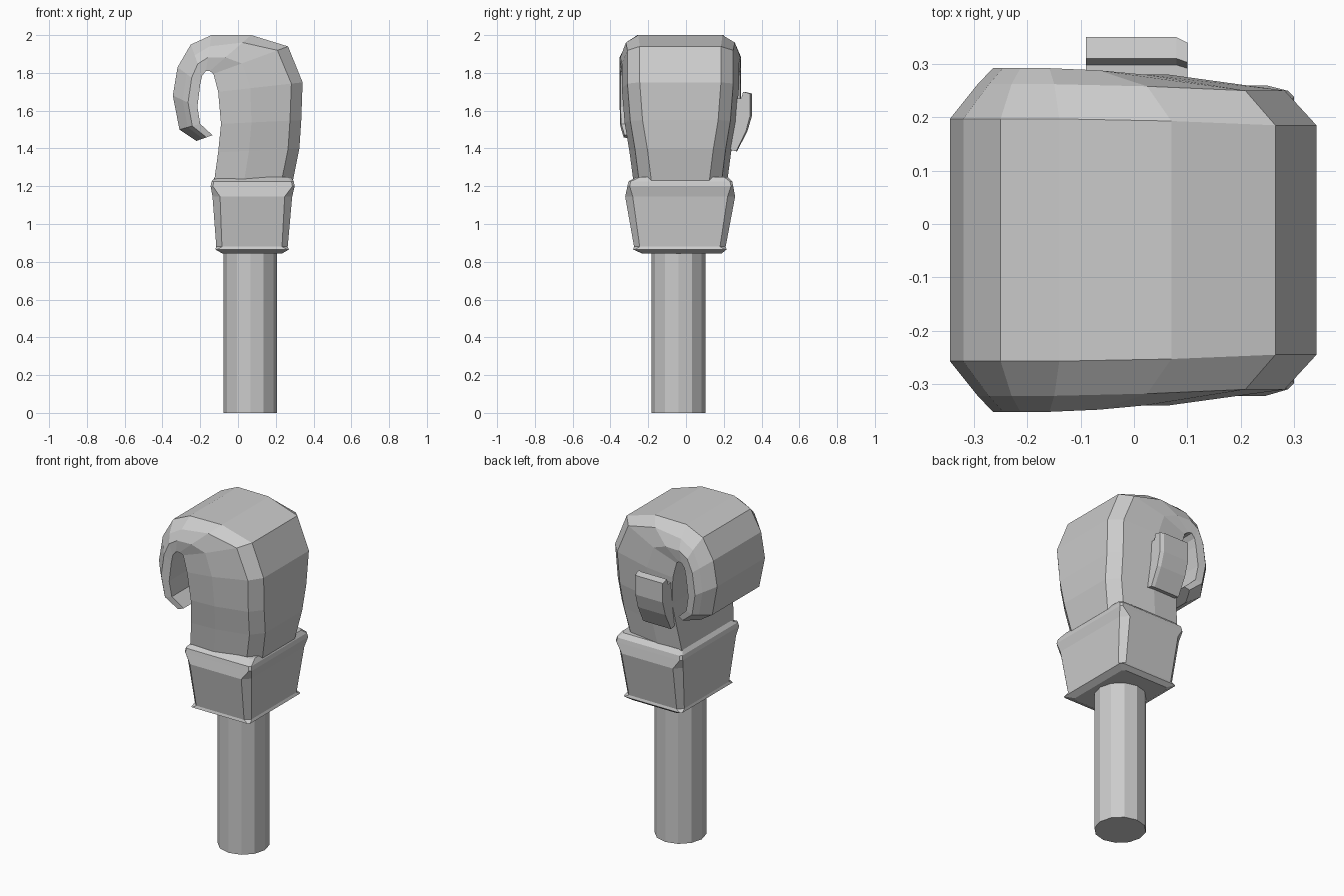
import bpy, bmesh
from mathutils import Vector


def finish(name, bm):
    bmesh.ops.recalc_face_normals(bm, faces=bm.faces)
    mesh = bpy.data.meshes.new(name)
    bm.to_mesh(mesh)
    bm.free()
    ob = bpy.data.objects.new(name, mesh)
    bpy.context.collection.objects.link(ob)
    return ob


def loft(name, rings):
    """Skin a list of equal-length point rings and cap both ends."""
    bm = bmesh.new()
    vs = [[bm.verts.new(p) for p in ring] for ring in rings]
    n = len(vs[0])
    for a, b in zip(vs, vs[1:]):
        for i in range(n):
            j = (i + 1) % n
            bm.faces.new((a[i], a[j], b[j], b[i]))
    bm.faces.new(vs[0])
    bm.faces.new(vs[-1])
    return finish(name, bm)


# Pole
bpy.ops.mesh.primitive_cylinder_add(vertices=12, radius=0.142, depth=0.9,
                                    location=(0.065, -0.04, 0.45))
bpy.context.object.name = "pole"


# Cuff: chamfered rectangular rings
def cuff_ring(z, x0, x1, y0, y1, c):
    return [(x0 + c, y0, z), (x1 - c, y0, z), (x1, y0 + c, z), (x1, y1 - c, z),
            (x1 - c, y1, z), (x0 + c, y1, z), (x0, y1 - c, z), (x0, y0 + c, z)]


loft("cuff", [cuff_ring(*r) for r in (
    (0.845, -0.085, 0.235, -0.235, 0.19, 0.015),
    (0.865, -0.12, 0.27, -0.28, 0.215, 0.01),
    (0.88, -0.115, 0.263, -0.275, 0.21, 0.03),
    (1.145, -0.135, 0.287, -0.322, 0.26, 0.04),
    (1.20, -0.145, 0.30, -0.31, 0.25, 0.012),
    (1.225, -0.14, 0.295, -0.305, 0.245, 0.012),
    (1.25, -0.12, 0.28, -0.26, 0.22, 0.02))])

# Curled mitten hand: sections from wrist over the knuckles to the fingertips
# (outer x, outer z, inner x, inner z, half width)
HAND = (
    (0.285, 1.20, -0.13, 1.20, 0.245),
    (0.325, 1.40, -0.105, 1.38, 0.27),
    (0.335, 1.55, -0.09, 1.53, 0.295),
    (0.342, 1.75, -0.105, 1.70, 0.31),
    (0.265, 1.94, -0.13, 1.795, 0.31),
    (0.07, 2.00, -0.15, 1.81, 0.318),
    (-0.14, 2.00, -0.17, 1.81, 0.322),
    (-0.25, 1.95, -0.19, 1.785, 0.322),
    (-0.32, 1.83, -0.20, 1.74, 0.322),
    (-0.345, 1.68, -0.215, 1.62, 0.322),
    (-0.31, 1.50, -0.20, 1.53, 0.318),
    (-0.22, 1.44, -0.135, 1.47, 0.30))


def hand_ring(ox, oz, ix, iz, hw):
    o, i = Vector((ox, 0, oz)), Vector((ix, 0, iz))
    depth = (i - o).length
    shoulder = min(0.06 / depth, 0.4)
    half = [(0.0, hw - 0.095), (shoulder, hw - 0.03), (0.62, hw), (1.0, hw - 0.005)]

    def pt(f, y):
        p = o.lerp(i, f)
        return (p.x, y - 0.03, p.z)
    return [pt(f, y) for f, y in half] + [pt(f, -y) for f, y in reversed(half)]


loft("hand", [hand_ring(*s) for s in HAND])

# Thumb: hooked side profile (y, z) extruded across x
THUMB = ((0.20, 1.40), (0.27, 1.385), (0.325, 1.49), (0.35, 1.575), (0.35, 1.69),
         (0.31, 1.70), (0.298, 1.665), (0.20, 1.665))
loft("thumb", [[(x, 0.22 + (y - 0.22) * s, z) for y, z in THUMB]
               for x, s in ((-0.09, 1), (0.08, 1), (0.10, 0.92))])
